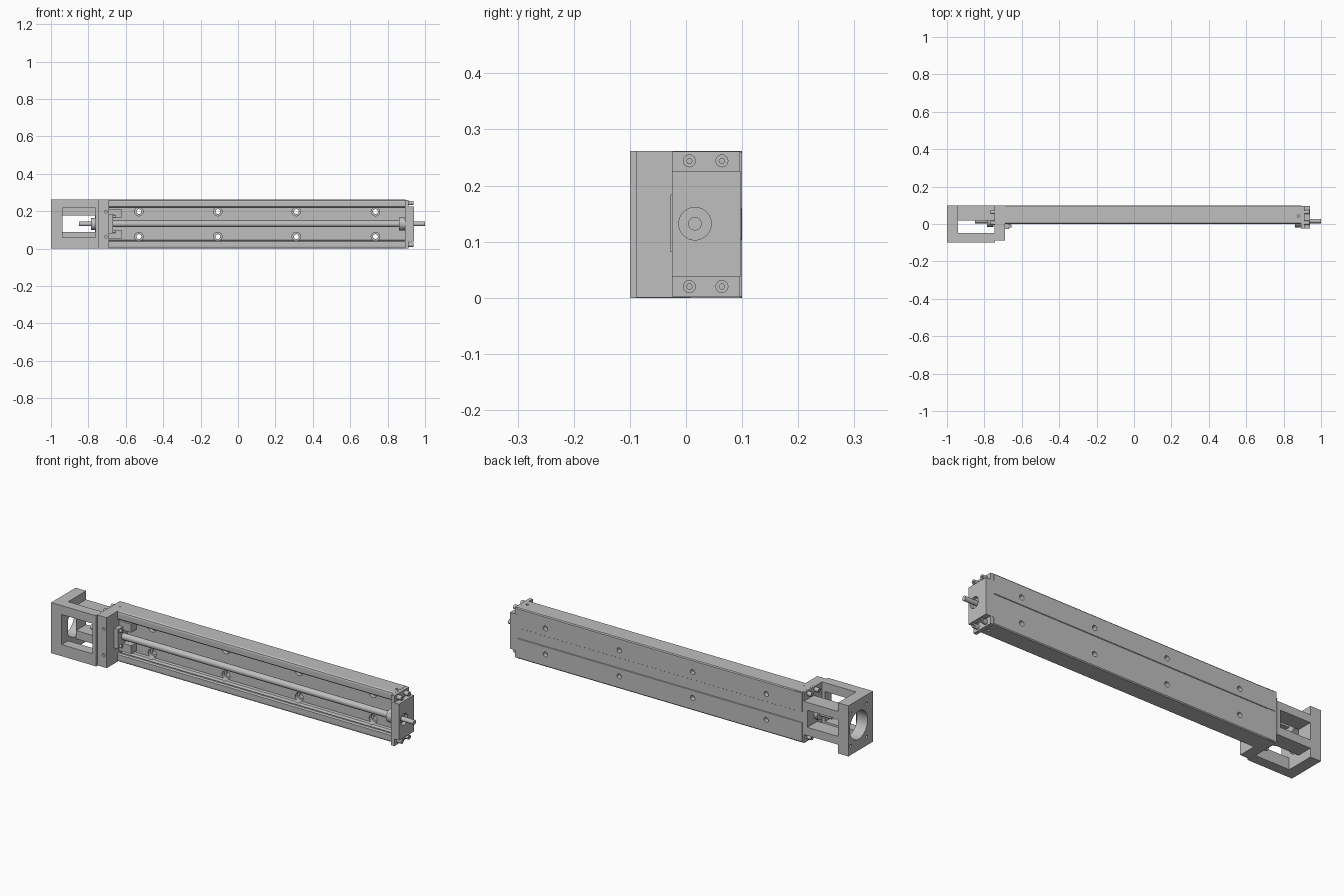
import bpy, bmesh, math
from mathutils import Matrix, Vector

cube = bpy.data.objects.get("Cube")
if cube:
    bpy.data.objects.remove(cube, do_unlink=True)

# Single machined metal colour
metal = bpy.data.materials.new("machined_grey")
metal.use_nodes = True
GREY = (0.52, 0.52, 0.52, 1)
metal.diffuse_color = GREY
bsdf = next(n for n in metal.node_tree.nodes if n.type == 'BSDF_PRINCIPLED')
bsdf.inputs["Base Color"].default_value = GREY

MID = 0.131            # mid height of the assembly
SHAFT_Y = 0.016        # depth of the screw axis
BOLT_Z = (0.02, 0.244)
BOLT_Y = (0.006, 0.064)


def finish(name, bm):
    bmesh.ops.recalc_face_normals(bm, faces=bm.faces)
    mesh = bpy.data.meshes.new(name)
    bm.to_mesh(mesh)
    bm.free()
    mesh.materials.append(metal)
    ob = bpy.data.objects.new(name, mesh)
    bpy.context.scene.collection.objects.link(ob)
    return ob


def box(name, x, y, z):
    bm = bmesh.new()
    size = [b - a for a, b in (x, y, z)]
    centre = Vector([(a + b) / 2 for a, b in (x, y, z)])
    bmesh.ops.create_cube(bm, size=1, matrix=Matrix.Translation(centre) @ Matrix.Diagonal((*size, 1)))
    return finish(name, bm)


def rod(name, axis, start, end, a, b, radius, sides=32):
    """Cylinder along x at (y, z) = (a, b), or along y at (x, z), or along z at (x, y)."""
    mid = (start + end) / 2
    if axis == 'X':
        place = Matrix.Translation((mid, a, b)) @ Matrix.Rotation(math.pi / 2, 4, 'Y')
    elif axis == 'Y':
        place = Matrix.Translation((a, mid, b)) @ Matrix.Rotation(math.pi / 2, 4, 'X')
    else:
        place = Matrix.Translation((a, b, mid))
    bm = bmesh.new()
    bmesh.ops.create_cone(bm, cap_ends=True, segments=sides, radius1=radius, radius2=radius,
                          depth=end - start, matrix=place)
    ob = finish(name, bm)
    for poly in ob.data.polygons:
        poly.use_smooth = len(poly.vertices) == 4
    return ob


def cut(target, cutters):
    """Subtract the cutters, bake the result and drop the helpers."""
    for c in cutters:
        c.hide_render = True
        mod = target.modifiers.new("cut", 'BOOLEAN')
        mod.operation, mod.solver, mod.object = 'DIFFERENCE', 'EXACT', c
    bpy.context.view_layer.update()
    baked = bpy.data.meshes.new_from_object(target.evaluated_get(bpy.context.evaluated_depsgraph_get()))
    target.modifiers.clear()
    target.data = baked
    for c in cutters:
        bpy.data.objects.remove(c, do_unlink=True)


# Channel rail: half profile (y, z) mirrored about mid height, swept along x
half = [(0.097, 0.105), (0.1, 0.103), (0.1, 0.005), (0.096, 0.0), (0.008, 0.0), (0.002, 0.004),
        (0.0, 0.012), (0.0, 0.038), (0.006, 0.044), (0.016, 0.044), (0.022, 0.034),
        (0.034, 0.034), (0.04, 0.044), (0.055, 0.046)]
outline = half + [(y, 2 * MID - z) for y, z in reversed(half)]
bm = bmesh.new()
face = bm.faces.new([bm.verts.new((-0.735, y, z)) for y, z in outline])
sweep = bmesh.ops.extrude_face_region(bm, geom=[face])
bmesh.ops.translate(bm, vec=(1.63, 0, 0), verts=[v for v in sweep["geom"] if isinstance(v, bmesh.types.BMVert)])
rail = finish("channel_rail", bm)

# Counterbored mounting holes and small side holes
holes = []
for x in (-0.53, -0.108, 0.312, 0.735):
    for z in (MID - 0.067, MID + 0.067):
        holes.append(rod("hole", 'Y', 0.03, 0.12, x, z, 0.013, 24))
        holes.append(rod("counterbore", 'Y', 0.03, 0.075, x, z, 0.023, 24))
for x in (-0.705, 0.88):
    holes.append(rod("side_hole", 'Z', 0.25, 0.28, x, 0.042, 0.007, 16))
    holes.append(rod("side_hole", 'Z', -0.02, 0.012, x, 0.042, 0.007, 16))
cut(rail, holes)

# Drive screw with shaft ends
rod("drive_screw", 'X', -0.72, 0.9, SHAFT_Y, 0.132, 0.017)
rod("drive_shaft_end", 'X', -0.85, -0.7, SHAFT_Y, 0.132, 0.012)
rod("free_shaft_end", 'X', 0.88, 1.0, SHAFT_Y, 0.132, 0.012)
rod("bearing_nut", 'X', -0.785, -0.75, SHAFT_Y, 0.132, 0.032)
rod("screw_collar", 'X', 0.86, 0.897, SHAFT_Y, 0.132, 0.034)

# Motor bracket: end plate, windowed front plate, slotted back plate
end_plate = box("motor_end_plate", (-1.0, -0.94), (-0.1, 0.1), (0.0, 0.262))
cut(end_plate, [rod("bore", 'X', -1.1, -0.9, SHAFT_Y, MID, 0.073, 48)] +
    [rod("tap", 'X', -1.05, -0.96, SHAFT_Y + sy * 0.065, MID + sz * 0.085, 0.008, 16)
     for sy in (-1, 1) for sz in (-1, 1)])

front_plate = box("bracket_front_plate", (-0.94, -0.743), (-0.1, -0.047), (0.0, 0.262))
cut(front_plate, [box("window", (-0.9395, -0.762), (-0.2, 0.0), (0.06, 0.216))])

back_plate = box("bracket_back_plate", (-0.94, -0.745), (0.018, 0.1), (0.045, 0.217))
cut(back_plate, [box("slot", (-0.9395, -0.765), (0.0, 0.2), (0.088, 0.176))])

# Bearing block with threaded front holes
block = box("bearing_block", (-0.745, -0.69), (-0.088, 0.0985), (0.0005, 0.2615))
cut(block, [rod("tap", 'Y', -0.1, -0.06, -0.707, MID + s * 0.067, 0.007, 16) for s in (-1, 1)])

# Retaining plate and rubber stops at the drive end
box("bearing_retainer", (-0.69, -0.667), (-0.028, 0.055), (0.082, 0.184))
for s, label in ((-1, "lower"), (1, "upper")):
    lo, hi = sorted((MID + s * 0.034, MID + s * 0.077))
    box(label + "_stop", (-0.69, -0.62), (0.012, 0.056), (lo, hi))
    for y in (-0.012, 0.04):
        rod(label + "_retainer_screw", 'X', -0.67, -0.655, y, MID + s * 0.04, 0.008, 16)

# Free-end housing with recessed bearing seat
housing = box("end_housing", (0.894, 0.94), (-0.025, 0.097), (0.038, 0.226))
cut(housing, [rod("seat", 'X', 0.922, 0.96, SHAFT_Y, 0.132, 0.029)])
for z, label in (((0.001, 0.04), "lower"), ((0.224, 0.261), "upper")):
    box(label + "_housing_flange", (0.894, 0.912), (-0.024, 0.096), z)

# Cap screws with socket recesses at both ends
for z in BOLT_Z:
    for y in BOLT_Y:
        for start, end, tip in ((0.905, 0.937, 1), (-0.768, -0.74, -1)):
            screw = rod("cap_screw", 'X', start, end, y, z, 0.0115, 24)
            outer = end if tip > 0 else start
            cut(screw, [rod("socket", 'X', outer - 0.008, outer + 0.008, y, z, 0.005, 6)])
